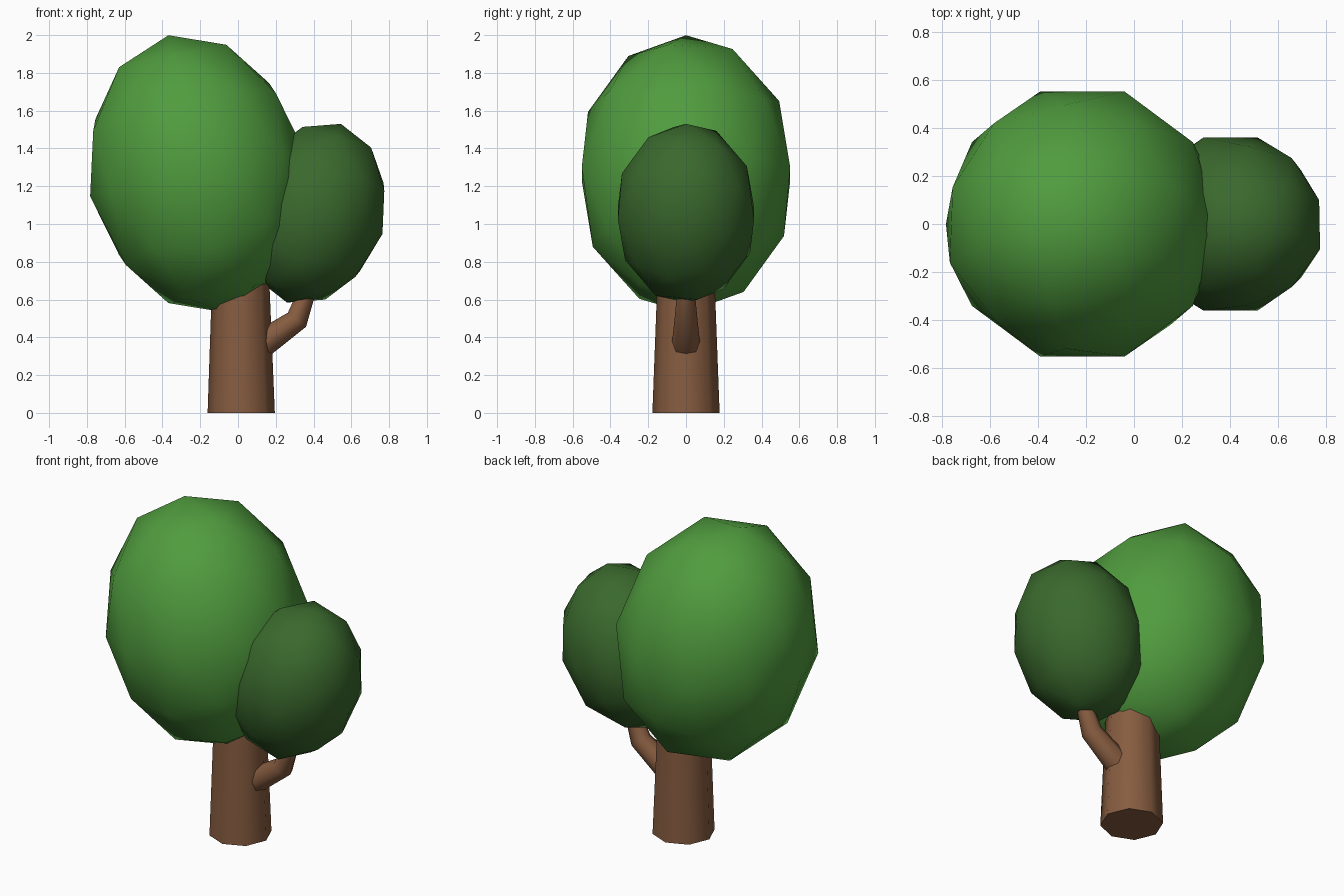
import bpy, bmesh
from math import radians, cos, sin, pi
from mathutils import Vector, Matrix

if "Cube" in bpy.data.objects:
    bpy.data.objects.remove(bpy.data.objects["Cube"])


def material(name, color):
    m = bpy.data.materials.new(name)
    m.diffuse_color = (*color, 1)
    m.use_nodes = True
    m.node_tree.nodes["Principled BSDF"].inputs["Base Color"].default_value = m.diffuse_color
    return m


def finish(bm, name, mat, angle):
    mesh = bpy.data.meshes.new(name)
    bmesh.ops.recalc_face_normals(bm, faces=bm.faces)
    bm.to_mesh(mesh)
    bm.free()
    ob = bpy.data.objects.new(name, mesh)
    bpy.context.collection.objects.link(ob)
    mesh.materials.append(mat)
    bpy.ops.object.select_all(action='DESELECT')
    ob.select_set(True)
    bpy.context.view_layer.objects.active = ob
    bpy.ops.object.shade_smooth_by_angle(angle=radians(angle))
    return ob


def crown(name, center, radius, half_height, lean, mat):
    # Low-poly ball, stretched upward and leaned sideways
    bm = bmesh.new()
    xf = (Matrix.Translation(center) @ Matrix.Rotation(radians(lean), 4, 'Y')
          @ Matrix.Diagonal((radius, radius, half_height, 1))
          @ Matrix.Rotation(radians(-90), 4, 'Z'))
    bmesh.ops.create_icosphere(bm, subdivisions=2, radius=1, matrix=xf)
    return finish(bm, name, mat, 75)


def tube(name, path, radii, sides, mat):
    # Tapered limb along a path in the xz plane, with mitred bends
    bm = bmesh.new()
    pts = [Vector((x, 0, z)) for x, z in path]
    dirs = [(b - a).normalized() for a, b in zip(pts, pts[1:])]
    rings = []
    for i, (p, r) in enumerate(zip(pts, radii)):
        t = (dirs[max(i - 1, 0)] + dirs[min(i, len(dirs) - 1)]).normalized()
        side = Vector((t.z, 0, -t.x))
        rings.append([bm.verts.new(p + r * (cos(a) * side + sin(a) * Vector((0, 1, 0))))
                      for a in (2 * pi * k / sides for k in range(sides))])
    for lo, hi in zip(rings, rings[1:]):
        for k in range(sides):
            n = (k + 1) % sides
            bm.faces.new((lo[k], lo[n], hi[n], hi[k]))
    bm.faces.new(rings[0])
    bm.faces.new(rings[-1])
    return finish(bm, name, mat, 60)


bark = material("bark", (0.24, 0.107, 0.051))
leaf_light = material("leaf_light", (0.08, 0.33, 0.048))
leaf_dark = material("leaf_dark", (0.042, 0.14, 0.026))

# Trunk and side branch
tube("trunk", [(0.017, 0), (0.014, 0.74)], [0.178, 0.15], 8, bark)
tube("branch", [(0.09, 0.34), (0.312, 0.493), (0.38, 0.68)], [0.078, 0.061, 0.043], 8, bark)

# Two leafy crowns leaning away from each other
crown("large_crown", (-0.215, 0, 1.265), 0.58, 0.75, -11.8, leaf_light)
crown("small_crown", (0.402, 0, 1.057), 0.379, 0.494, 16.8, leaf_dark)
